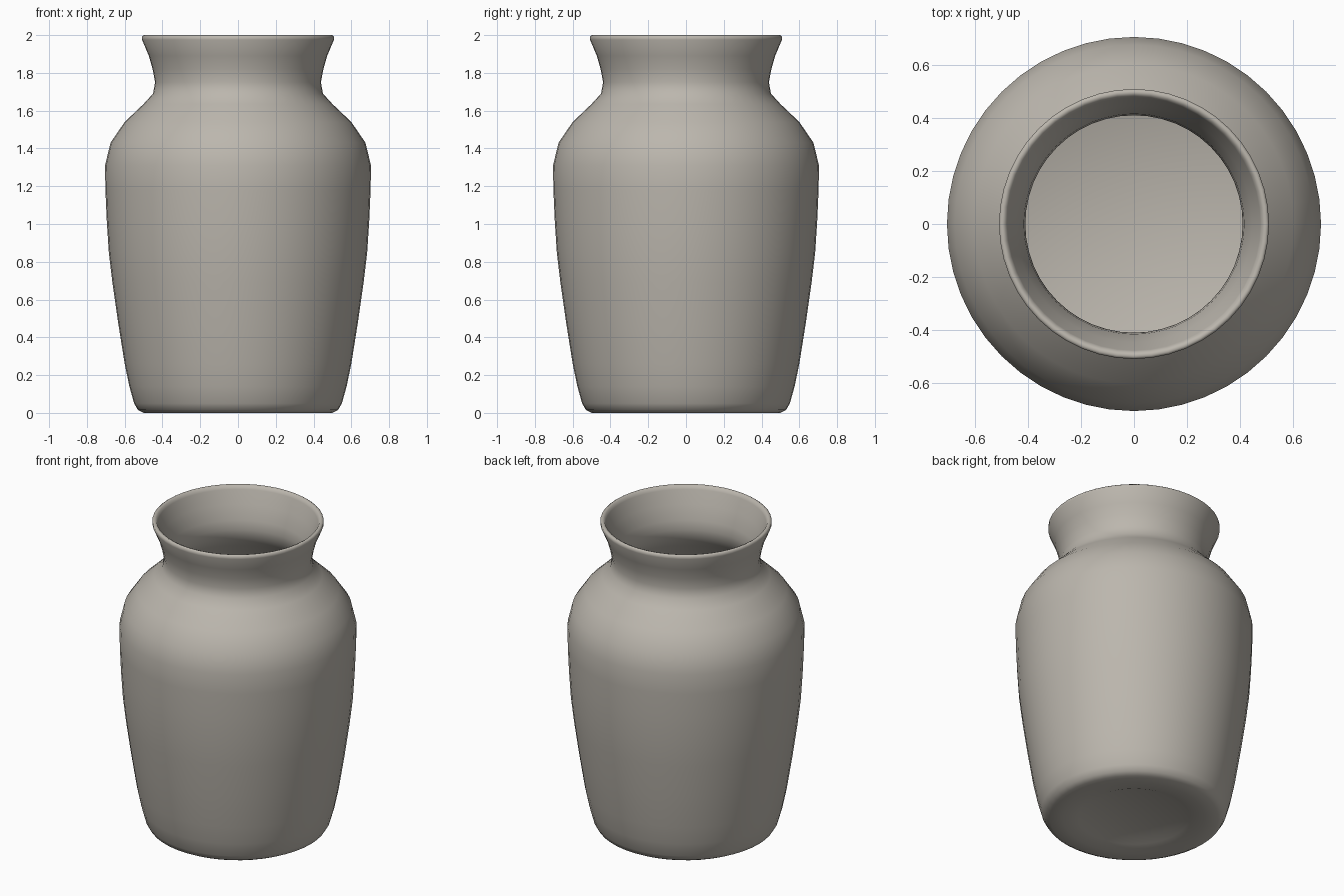
import bpy, bmesh, math

cube = bpy.data.objects.get("Cube")
if cube:
    bpy.data.objects.remove(cube, do_unlink=True)

# Unglazed clay colour
clay = bpy.data.materials.new("warm grey clay")
clay.use_nodes = True
colour = (0.50, 0.47, 0.42, 1)
clay.diffuse_color = colour
bsdf = clay.node_tree.nodes["Principled BSDF"]
bsdf.inputs["Base Color"].default_value = colour
bsdf.inputs["Roughness"].default_value = 0.8

# Closed wall profile (radius, height): underside, outside, lip, inside
underside = [(0, 0.03), (0.28, 0.03), (0.33, 0.01), (0.42, 0)]
outside = [(0.50, 0), (0.53, 0.016), (0.55, 0.05), (0.575, 0.14), (0.60, 0.26),
           (0.635, 0.48), (0.665, 0.69), (0.684, 0.85), (0.695, 1.02), (0.702, 1.18),
           (0.704, 1.31), (0.675, 1.43), (0.60, 1.54), (0.50, 1.635), (0.45, 1.69),
           (0.439, 1.75), (0.452, 1.82), (0.472, 1.89), (0.508, 1.975)]
lip = [(0.508, 1.993), (0.498, 2.0), (0.484, 1.995), (0.476, 1.975)]
inside = [(0.445, 1.89), (0.415, 1.80), (0.409, 1.74), (0.42, 1.68), (0.47, 1.61),
          (0.57, 1.52), (0.64, 1.42), (0.67, 1.30), (0.662, 1.02), (0.63, 0.69),
          (0.565, 0.26), (0.52, 0.09), (0.46, 0.055), (0, 0.05)]


def lathe(name, profile, sides, material):
    """Spin a profile around the z axis into a closed smooth object."""
    bm = bmesh.new()
    verts = [bm.verts.new((r, 0, z)) for r, z in profile]
    edges = [bm.edges.new(pair) for pair in zip(verts, verts[1:])]
    bmesh.ops.spin(bm, geom=verts + edges, cent=(0, 0, 0), axis=(0, 0, 1),
                   angle=math.tau, steps=sides, use_merge=True)
    bmesh.ops.remove_doubles(bm, verts=bm.verts, dist=0.0005)
    bmesh.ops.recalc_face_normals(bm, faces=bm.faces)
    mesh = bpy.data.meshes.new(name)
    bm.to_mesh(mesh)
    bm.free()
    mesh.materials.append(material)
    obj = bpy.data.objects.new(name, mesh)
    bpy.context.collection.objects.link(obj)
    return obj


vase = lathe("vase_body", underside + outside + lip + inside, 48, clay)
for face in vase.data.polygons:
    face.use_smooth = True
